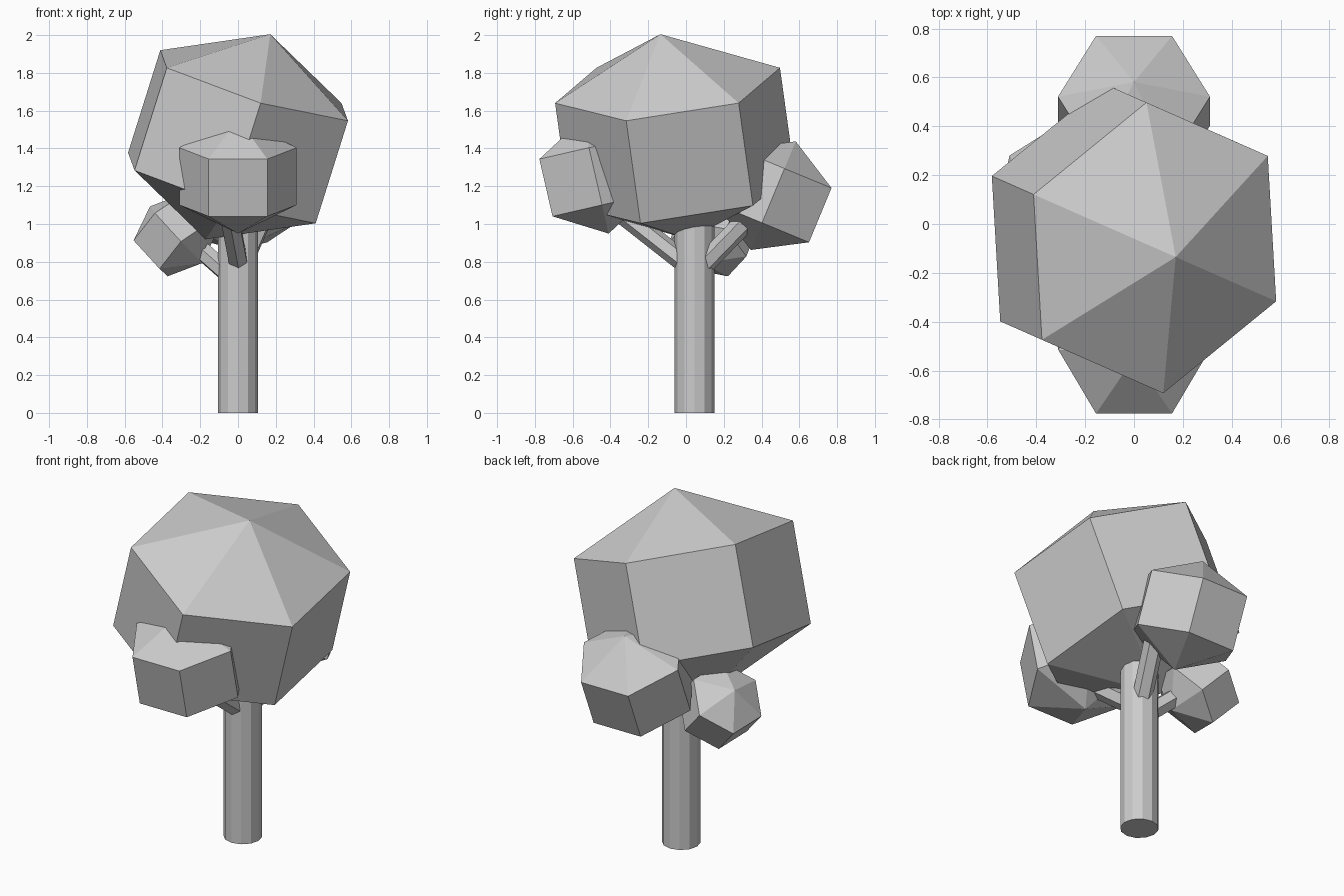
import bpy, bmesh, math
from mathutils import Vector, Matrix

if "Cube" in bpy.data.objects:
    bpy.data.objects.remove(bpy.data.objects["Cube"])


def add_object(name, bm):
    bmesh.ops.recalc_face_normals(bm, faces=bm.faces)
    mesh = bpy.data.meshes.new(name)
    bm.to_mesh(mesh)
    bm.free()
    bpy.context.collection.objects.link(bpy.data.objects.new(name, mesh))


def foliage(name, center, r, axis, side, stretch=1.0):
    """Six-sided, three-band ball; axis is its pole, side points to a ring corner."""
    z = Vector(axis).normalized()
    x = Vector(side)
    x = (x - z * x.dot(z)).normalized()
    y = z.cross(x)
    rot = Matrix((x, y, z)).transposed().to_4x4()
    bm = bmesh.new()
    rings = []
    for h in (-0.5, 0.5):
        rings.append([bm.verts.new((r * math.cos(k * math.pi / 3),
                                    r * stretch * math.sin(k * math.pi / 3), r * h))
                      for k in range(6)])
    low, high = bm.verts.new((0, 0, -r)), bm.verts.new((0, 0, r))
    a, b = rings
    for k in range(6):
        n = (k + 1) % 6
        bm.faces.new((a[k], a[n], b[n], b[k]))
        bm.faces.new((low, a[n], a[k]))
        bm.faces.new((high, b[k], b[n]))
    bmesh.ops.transform(bm, matrix=Matrix.Translation(center) @ rot, verts=bm.verts)
    add_object(name, bm)


def rod(name, start, end, r, sides, spin=0.0):
    """Straight flat-sided cylinder between two points."""
    start, end = Vector(start), Vector(end)
    d = end - start
    rot = Vector((0, 0, 1)).rotation_difference(d).to_matrix().to_4x4()
    bm = bmesh.new()
    bmesh.ops.create_cone(bm, cap_ends=True, segments=sides, radius1=r, radius2=r,
                          depth=d.length,
                          matrix=Matrix.Translation((start + end) / 2) @ rot
                          @ Matrix.Rotation(spin, 4, 'Z'))
    add_object(name, bm)


# Trunk
rod("trunk", (0, 0.045, 0), (0, 0.045, 1.1), 0.105, 12)

# Branches
rod("front_branch", (0.01, 0.045, 0.755), (-0.06, -0.42, 1.12), 0.055, 6)
rod("back_branch", (0, 0.045, 0.735), (0.15, 0.38, 1.08), 0.056, 6)
rod("left_branch", (0, 0.045, 0.69), (-0.25, 0.12, 0.91), 0.053, 6)

# Foliage
foliage("main_foliage", (0, -0.06, 1.462), 0.574, (0.17, -0.075, 0.54), (0.494, -0.2175, -0.19), 1.068)
foliage("front_foliage", (0, -0.479, 1.2525), 0.311, (0, -0.07, 0.305), (1, 0, 0))
foliage("back_foliage", (0, 0.462, 1.15), 0.311, (0, 0.118, 0.285), (1, 0, 0))
foliage("left_foliage", (-0.328, 0.145, 0.943), 0.212, (-0.65, 0.275, 0.71), (0.203, 0.96, -0.186))
